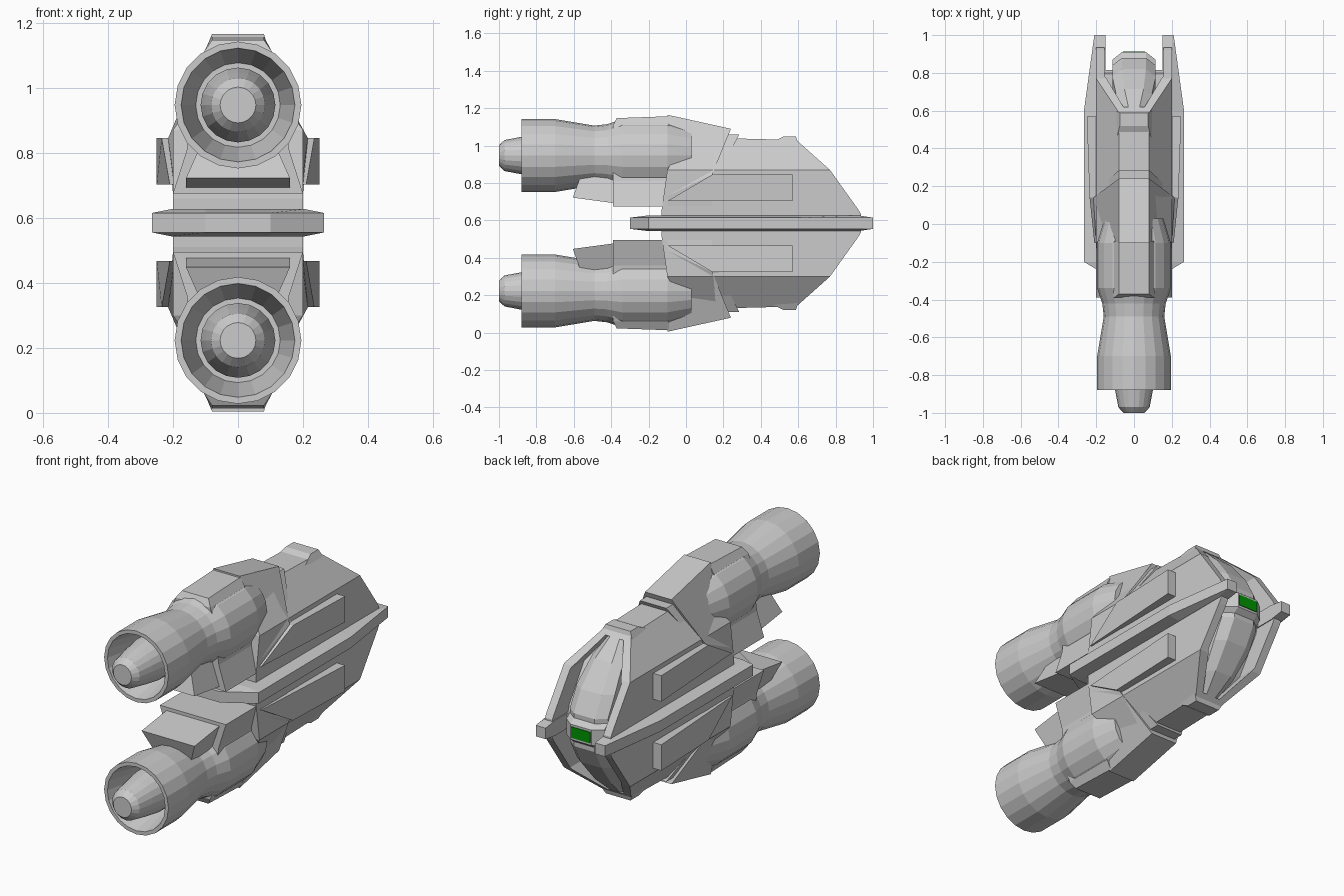
import bpy, bmesh, math

if "Cube" in bpy.data.objects:
    bpy.data.objects.remove(bpy.data.objects["Cube"])

MID = 0.585   # height of the horizontal symmetry plane; all part heights are relative to it


def loft(name, rings, mirror=False):
    """Skin a list of equal-length point rings, cap both ends, optionally mirror in z."""
    bm = bmesh.new()
    rows = [[bm.verts.new(p) for p in ring] for ring in rings]
    n = len(rows[0])
    for a, b in zip(rows, rows[1:]):
        for i in range(n):
            j = (i + 1) % n
            bm.faces.new((a[i], a[j], b[j], b[i]))
    bm.faces.new(rows[0])
    bm.faces.new(rows[-1])
    bmesh.ops.recalc_face_normals(bm, faces=bm.faces)
    mesh = bpy.data.meshes.new(name)
    bm.to_mesh(mesh)
    bm.free()
    ob = bpy.data.objects.new(name, mesh)
    ob.location.z = MID
    bpy.context.collection.objects.link(ob)
    if mirror:
        m = ob.modifiers.new("mirror", 'MIRROR')
        m.use_axis = (False, False, True)
        m.use_mirror_merge = False
    return ob


def quad(rear, front):
    """Four-sided ring from (half width, y, height) at the rear and front."""
    (a, y0, z0), (b, y1, z1) = rear, front
    return [(-a, y0, z0), (a, y0, z0), (b, y1, z1), (-b, y1, z1)]


def flat(w, y0, y1, z):
    return quad((w, y0, z), (w, y1, z))


def doubled(rings):
    """Continue a stack of rings symmetrically below the middle plane."""
    return [[(x, y, -z) for x, y, z in r] for r in reversed(rings)] + rings


# Main hull with chamfered shoulders and a sloping nose
hull = loft("main_hull", doubled([
    flat(0.20, -0.13, 0.935, 0.05),
    flat(0.20, -0.13, 0.92, 0.075),
    flat(0.20, -0.10, 0.77, 0.285),
    quad((0.08, 0.0, 0.46), (0.08, 0.59, 0.445))]))

# Recess around the cockpit, leaving a frame
cutter = loft("recess_cutter", doubled([
    flat(0.155, 0.80, 1.3, 0.04),
    flat(0.155, 0.79, 1.3, 0.075),
    flat(0.155, 0.66, 1.3, 0.27),
    flat(0.055, 0.53, 1.3, 0.42)]))
cutter.hide_render = True
cut = hull.modifiers.new("recess", 'BOOLEAN')
cut.operation = 'DIFFERENCE'
cut.object = cutter
cut.solver = 'EXACT'
bpy.context.view_layer.objects.active = hull
bpy.ops.object.modifier_apply(modifier="recess")
bpy.data.objects.remove(cutter)

# Raised step on the deck behind the cockpit frame
loft("deck_step", [flat(0.095, 0.44, 0.60, 0.425),
                   flat(0.075, 0.52, 0.588, 0.463)], True)

# Taller rear block with a slanted front edge, and a thin lip along that edge
loft("rear_block", [
    quad((0.20, -0.10, 0.09), (0.20, 0.14, 0.09)),
    quad((0.20, -0.10, 0.145), (0.215, 0.14, 0.26)),
    quad((0.08, -0.10, 0.58), (0.08, 0.24, 0.505))], True)
loft("rear_block_lip", [
    flat(0.205, 0.12, 0.17, 0.255),
    flat(0.08, 0.20, 0.285, 0.475)], True)

# Side armour plates
loft("side_plate", [
    quad((0.21, -0.10, 0.118), (0.25, 0.57, 0.118)),
    quad((0.235, 0.14, 0.26), (0.25, 0.57, 0.26))], True)

# Horizontal fin with forked nose and bevelled top and bottom
half = [(0.10, -0.30), (0.265, -0.20), (0.265, 0.60), (0.21, 1.0),
        (0.15, 1.0), (0.15, 0.815)]
outline = half + [(-x, y) for x, y in reversed(half)]
rim = [(x, y, 0.03) for x, y in outline]
face = [(max(-0.205, min(0.205, x)), max(-0.20, min(0.92, y)), 0.042)
        for x, y in outline]
loft("centre_fin", doubled([rim, face]))


# Cockpit canopy: chamfered front, stepped nose band
def canopy_ring(w, y, z):
    return [(-w, 0.5, z), (w, 0.5, z), (w, y - 0.04, z),
            (w * 0.55, y, z), (-w * 0.55, y, z), (-w, y - 0.04, z)]


canopy_rows = [(0.115, 0.91, 0.042), (0.115, 0.88, 0.065), (0.115, 0.88, 0.09),
               (0.115, 0.82, 0.20), (0.092, 0.715, 0.33), (0.05, 0.61, 0.425)]
loft("cockpit_canopy", doubled([canopy_ring(*r) for r in canopy_rows]))

# Green light strip on the nose
strip = loft("nose_light", [flat(0.058, 0.89, 0.914, -0.03),
                            flat(0.058, 0.89, 0.914, 0.03)])
green = bpy.data.materials.new("green")
green.diffuse_color = (0.0, 0.3, 0.0, 1)
green.use_nodes = True
green.node_tree.nodes["Principled BSDF"].inputs["Base Color"].default_value = green.diffuse_color
strip.data.materials.append(green)

# Engine nacelle with hollow nozzle and centre plug (radius, y)
SIDES, AXIS = 20, 0.362
profile = [(0.055, -1.0), (0.083, -0.97), (0.10, -0.88), (0.115, -0.78),
           (0.115, -0.68), (0.13, -0.68), (0.175, -0.88), (0.195, -0.88),
           (0.195, -0.70), (0.16, -0.49), (0.168, -0.42), (0.195, -0.34),
           (0.195, -0.10), (0.155, 0.03)]
loft("engine", [[(r * math.cos(math.tau * i / SIDES), y,
                  AXIS + r * math.sin(math.tau * i / SIDES)) for i in range(SIDES)]
                for r, y in profile], True)

# Raised cover on the outer side of each engine
loft("engine_cover", [flat(0.13, -0.39, -0.09, 0.46),
                      flat(0.105, -0.39, -0.09, 0.525),
                      quad((0.08, -0.37, 0.562), (0.08, -0.09, 0.572))], True)

# Pylon joining engine to hull, plus its tapered tail
loft("engine_pylon", [flat(0.20, -0.39, -0.09, 0.09),
                      flat(0.157, -0.39, -0.09, 0.225),
                      flat(0.14, -0.39, -0.09, 0.36)], True)
loft("pylon_tail", [quad((0.16, -0.605, 0.137), (0.16, -0.38, 0.107)),
                    quad((0.11, -0.565, 0.25), (0.11, -0.38, 0.25))], True)
